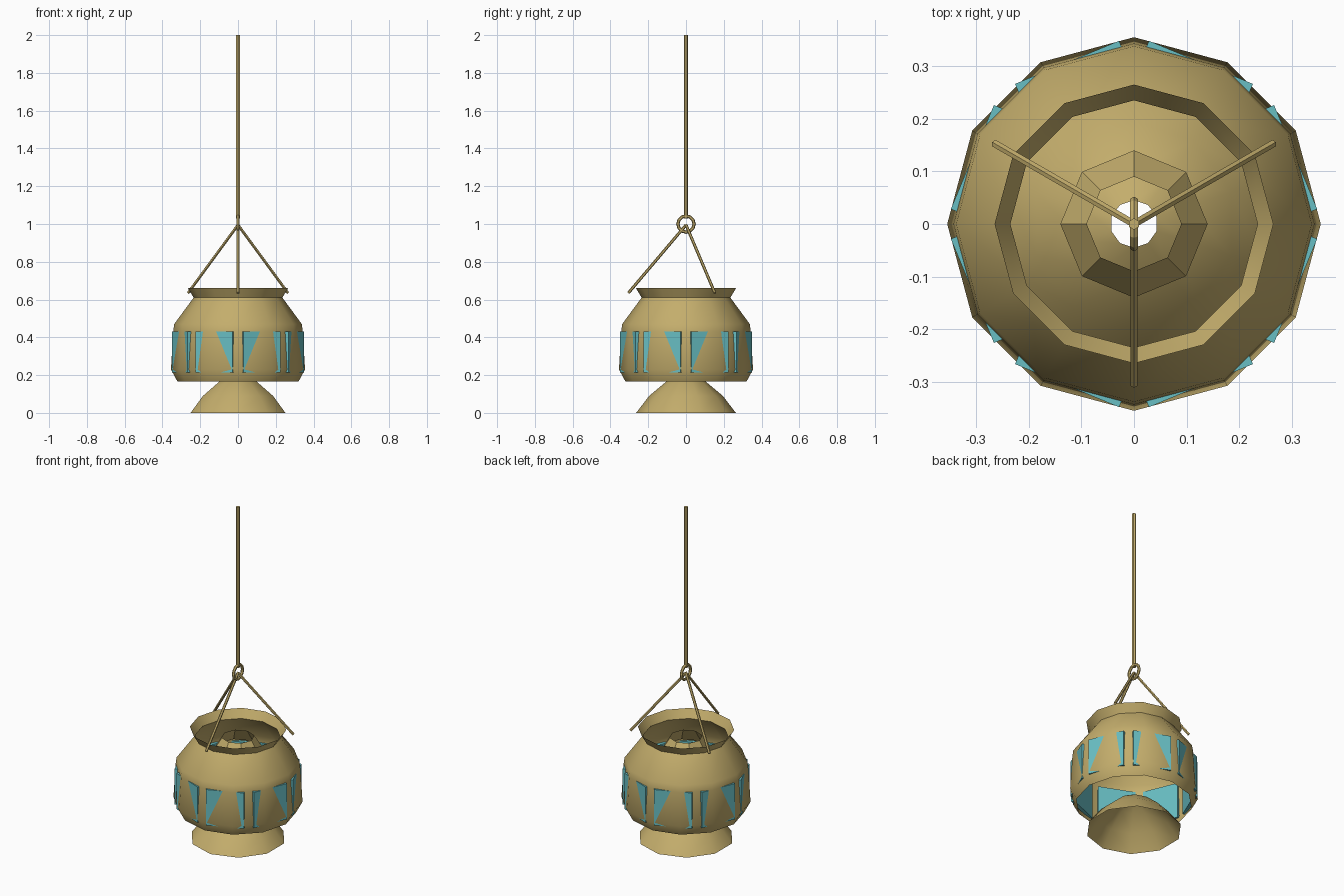
import bpy, bmesh, math
from mathutils import Vector, Matrix

if "Cube" in bpy.data.objects:
    bpy.data.objects.remove(bpy.data.objects["Cube"])

def material(name, color):
    m = bpy.data.materials.new(name)
    m.diffuse_color = (*color, 1)
    m.use_nodes = True
    m.node_tree.nodes["Principled BSDF"].inputs["Base Color"].default_value = m.diffuse_color
    return m

BRASS = material("brass", (0.55, 0.42, 0.15))
GLASS = material("turquoise", (0.14, 0.52, 0.55))

def finish(name, bm, mat, smooth=True):
    me = bpy.data.meshes.new(name)
    bm.to_mesh(me)
    bm.free()
    ob = bpy.data.objects.new(name, me)
    bpy.context.collection.objects.link(ob)
    me.materials.append(mat)
    if smooth:
        bpy.ops.object.select_all(action='DESELECT')
        ob.select_set(True)
        bpy.context.view_layer.objects.active = ob
        bpy.ops.object.shade_smooth_by_angle(angle=math.radians(31))
    return ob

def lathe(name, profile, sides):
    # open shell of revolution with a vertex on the +y axis
    bm = bmesh.new()
    rings = [[bm.verts.new((r * math.sin(2 * math.pi * i / sides),
                            r * math.cos(2 * math.pi * i / sides), z))
              for i in range(sides)] for r, z in profile]
    for a, b in zip(rings, rings[1:]):
        for i in range(sides):
            j = (i + 1) % sides
            bm.faces.new((a[j], a[i], b[i], b[j]))
    return finish(name, bm, BRASS)

def rod(name, p, q, radius, sides=6):
    p, q = Vector(p), Vector(q)
    bm = bmesh.new()
    rot = (q - p).to_track_quat('Z', 'Y').to_matrix().to_4x4()
    bmesh.ops.create_cone(bm, cap_ends=True, segments=sides, radius1=radius, radius2=radius,
                          depth=(q - p).length, matrix=Matrix.Translation((p + q) / 2) @ rot)
    return finish(name, bm, BRASS)

# lantern shells
lathe("lantern_body", [(0.32, 0.165), (0.355, 0.23), (0.343, 0.43), (0.338, 0.47),
                       (0.235, 0.61), (0.265, 0.66)], 12)
lathe("foot", [(0.264, 0), (0.195, 0.09), (0.105, 0.165), (0.045, 0.20)], 10)
lathe("inner_chimney", [(0.14, 0.53), (0.09, 0.61)], 8)

# eight flat panes set through the body wall
for k in range(8):
    a = math.radians(22.5 + 45 * k)
    bm = bmesh.new()
    bmesh.ops.create_cube(bm, size=1, matrix=Matrix.Rotation(a, 4, 'Z')
                          @ Matrix.Translation((0.3225, 0, 0.322))
                          @ Matrix.Diagonal((0.02, 0.214, 0.216, 1)))
    finish(f"pane_{k + 1}", bm, GLASS, smooth=False)

# hanging rods
for k in range(3):
    a = math.radians(-90 + 120 * k)
    rod(f"hanger_{k + 1}", (0, 0, 0.995), (0.305 * math.cos(a), 0.305 * math.sin(a), 0.635), 0.008)
rod("ceiling_rod", (0, 0, 1.03), (0, 0, 2), 0.011)

# ring joining the hangers to the ceiling rod
bpy.ops.mesh.primitive_torus_add(major_segments=12, minor_segments=6, major_radius=0.043,
                                 minor_radius=0.009, location=(0, 0, 1),
                                 rotation=(0, math.pi / 2, 0))
ring = bpy.context.object
ring.name = "joining_ring"
ring.data.materials.append(BRASS)
